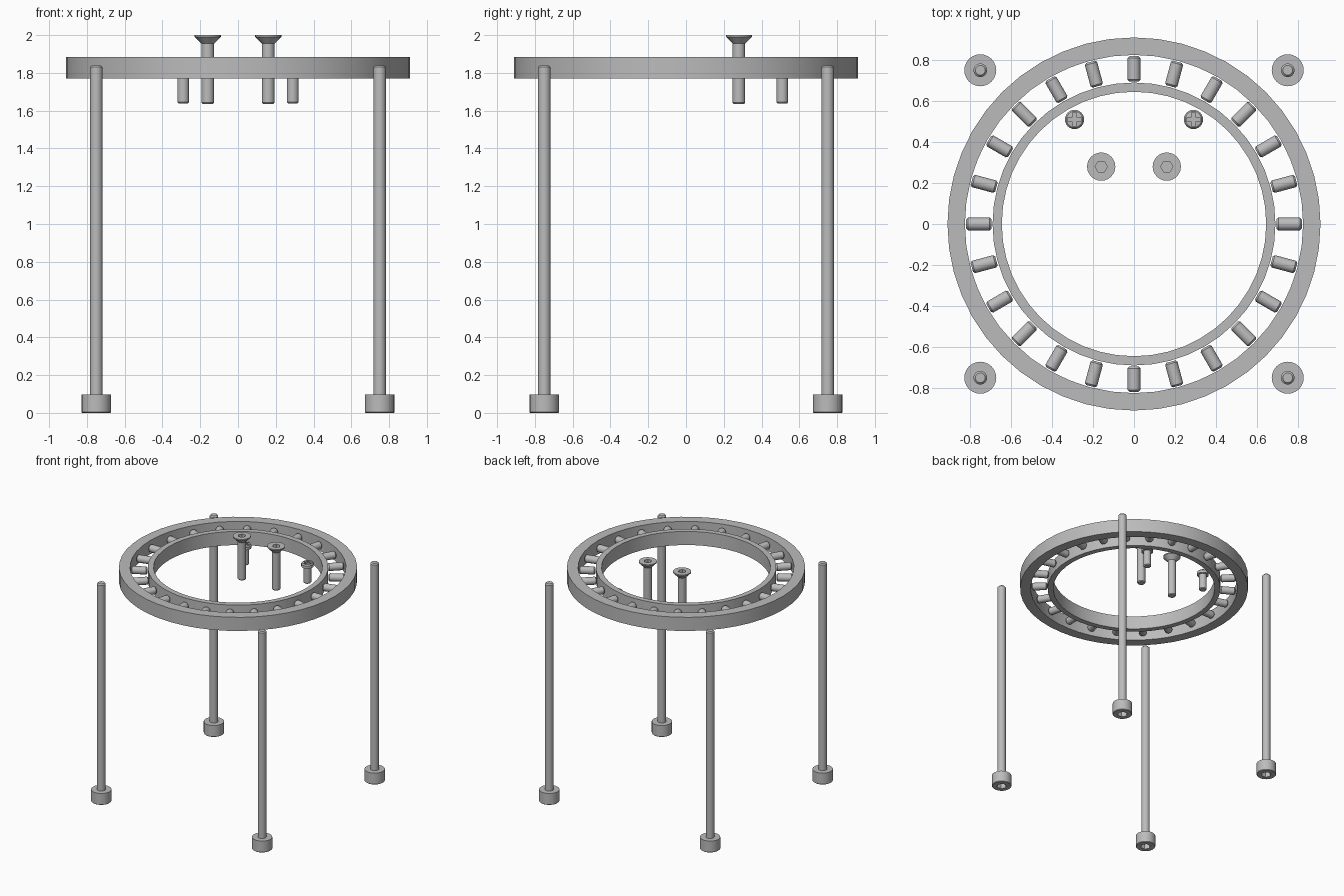
import bpy, bmesh
from math import pi, cos, sin, radians
from mathutils import Matrix, Vector

cube = bpy.data.objects.get("Cube")
if cube:
    bpy.data.objects.remove(cube, do_unlink=True)

steel = bpy.data.materials.new("steel_grey")
steel.use_nodes = True
GREY = (0.5, 0.5, 0.5, 1)
steel.diffuse_color = GREY
steel.node_tree.nodes["Principled BSDF"].inputs["Base Color"].default_value = GREY


def finish(name, bm, smooth=True):
    bmesh.ops.recalc_face_normals(bm, faces=bm.faces)
    mesh = bpy.data.meshes.new(name)
    bm.to_mesh(mesh)
    bm.free()
    mesh.materials.append(steel)
    ob = bpy.data.objects.new(name, mesh)
    bpy.context.collection.objects.link(ob)
    return ob


def shade(ob):
    bpy.ops.object.select_all(action='DESELECT')
    ob.select_set(True)
    bpy.context.view_layer.objects.active = ob
    bpy.ops.object.shade_smooth_by_angle(angle=radians(30))


def lathe(name, profile, sides, closed=False):
    """Revolve (radius, height) points about z."""
    bm = bmesh.new()
    verts = [bm.verts.new((r, 0, z)) for r, z in profile]
    pairs = list(zip(verts, verts[1:]))
    if closed:
        pairs.append((verts[-1], verts[0]))
    edges = [bm.edges.new(p) for p in pairs]
    bmesh.ops.spin(bm, geom=verts + edges, cent=(0, 0, 0), axis=(0, 0, 1),
                   angle=2 * pi, steps=sides, use_merge=True)
    bmesh.ops.remove_doubles(bm, verts=bm.verts, dist=0.0001)
    return finish(name, bm)


def prism(outline, low, high):
    """Cutter made by extruding a flat outline."""
    bm = bmesh.new()
    face = bm.faces.new([bm.verts.new((x, y, low)) for x, y in outline])
    up = bmesh.ops.extrude_face_region(bm, geom=[face])["geom"]
    bmesh.ops.translate(bm, vec=(0, 0, high - low),
                        verts=[v for v in up if isinstance(v, bmesh.types.BMVert)])
    return finish("socket_cutter", bm)


def cut(ob, cutter):
    mod = ob.modifiers.new("socket", 'BOOLEAN')
    mod.operation = 'DIFFERENCE'
    mod.solver = 'EXACT'
    mod.object = cutter
    bpy.context.view_layer.objects.active = ob
    bpy.ops.object.modifier_apply(modifier=mod.name)
    bpy.data.objects.remove(cutter, do_unlink=True)


def place_copies(ob, name, spots):
    """Shade the part, then put it and linked copies at named spots."""
    shade(ob)
    for i, (label, x, y) in enumerate(spots):
        part = ob if i == 0 else ob.copy()
        if i:
            bpy.context.collection.objects.link(part)
        part.name = label + "_" + name
        part.location = (x, y, 0)


def hexagon(r):
    return [(r * cos(k * pi / 3), r * sin(k * pi / 3)) for k in range(6)]


# Bearing rings
LOW, HIGH = 1.77, 1.885
for name, inner, outer in (("outer_ring", 0.825, 0.91), ("inner_ring", 0.645, 0.69)):
    shade(lathe(name, [(inner, LOW), (outer, LOW), (outer, HIGH), (inner, HIGH)], 48, True))

# Rollers lying radially between the rings
COUNT, HALF, RAD, BEVEL = 24, 0.062, 0.031, 0.009
roller = lathe("roller", [(0, -HALF), (RAD - BEVEL, -HALF), (RAD, BEVEL - HALF),
                          (RAD, HALF - BEVEL), (RAD - BEVEL, HALF), (0, HALF)], 20)
shade(roller)
for k in range(COUNT):
    part = roller if k == 0 else roller.copy()
    if k:
        bpy.context.collection.objects.link(part)
    part.name = "roller_%d" % (k + 1)
    part.matrix_world = (Matrix.Rotation(2 * pi * k / COUNT, 4, 'Z')
                         @ Matrix.Translation((0.757, 0, (LOW + HIGH) / 2))
                         @ Matrix.Rotation(pi / 2, 4, 'Y'))

# Long socket bolts standing on their heads
leg = lathe("leg", [(0, 0), (0.074, 0), (0.078, 0.004), (0.078, 0.098), (0.033, 0.098),
                    (0.033, 1.83), (0.024, 1.84), (0, 1.84)], 24)
cut(leg, prism(hexagon(0.04), -0.02, 0.05))
place_copies(leg, "leg_bolt", [("front_left", 0.75, -0.75), ("front_right", -0.75, -0.75),
                               ("back_left", 0.75, 0.75), ("back_right", -0.75, 0.75)])

# Countersunk screws
sunk = lathe("sunk", [(0, 1.635), (0.027, 1.635), (0.033, 1.642), (0.033, 1.955),
                      (0.069, 1.991), (0.069, 2.0), (0, 2.0)], 24)
cut(sunk, prism(hexagon(0.03), 1.965, 2.02))
place_copies(sunk, "countersunk_screw", [("left", 0.16, 0.28), ("right", -0.16, 0.28)])

# Short cross-head screws
TOP = 1.81
cross = lathe("cross", [(0, 1.638), (0.025, 1.638), (0.031, 1.645), (0.031, TOP - 0.035),
                        (0.047, TOP - 0.035), (0.047, TOP - 0.012), (0.04, TOP - 0.003),
                        (0.03, TOP), (0, TOP)], 24)
ARM, WIDE = 0.034, 0.01
outline = []
for k in range(4):
    turn = Matrix.Rotation(k * pi / 2, 3, 'Z')
    for p in ((ARM, -WIDE, 0), (ARM, WIDE, 0), (WIDE, WIDE, 0)):
        outline.append((turn @ Vector(p)).xy)
cut(cross, prism(outline, TOP - 0.02, TOP + 0.02))
place_copies(cross, "cross_screw", [("left", 0.29, 0.51), ("right", -0.29, 0.51)])
